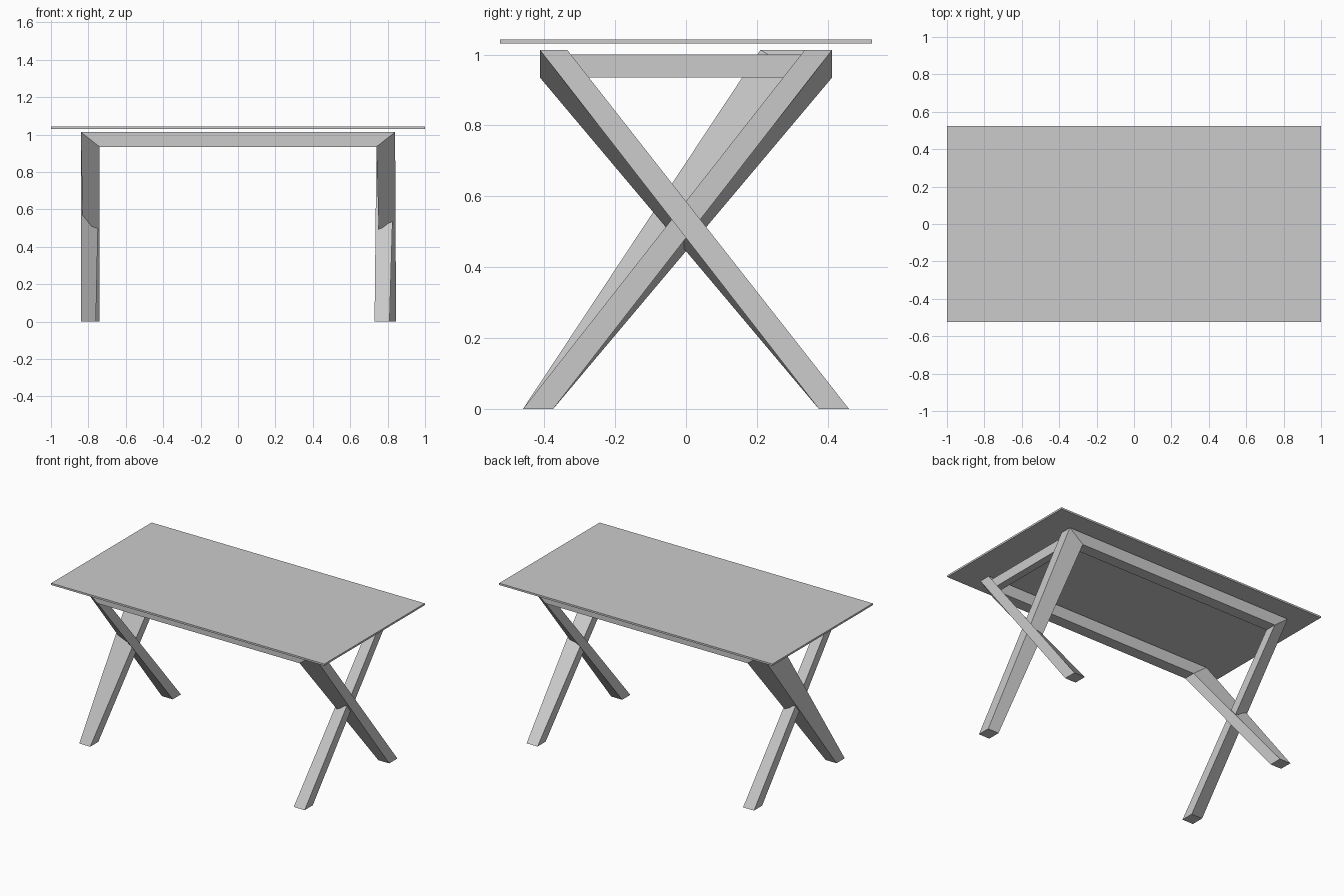
import bpy, bmesh

if "Cube" in bpy.data.objects:
    bpy.data.objects.remove(bpy.data.objects["Cube"])

Z_TOP, Z_LOW = 1.013, 0.935      # height of the frame rails
X_OUT, X_IN = 0.84, 0.74         # outer and inner side of the leg frames
Y_OUT, Y_IN = 0.412, 0.335       # outer and inner side of the long rails


def prism(name, start, end):
    """Four-sided bar joining two quads given in matching order."""
    bm = bmesh.new()
    a = [bm.verts.new(p) for p in start]
    b = [bm.verts.new(p) for p in end]
    bm.faces.new(a)
    bm.faces.new(b[::-1])
    for i in range(4):
        j = (i + 1) % 4
        bm.faces.new((a[j], a[i], b[i], b[j]))
    bmesh.ops.recalc_face_normals(bm, faces=bm.faces)
    mesh = bpy.data.meshes.new(name)
    bm.to_mesh(mesh)
    bm.free()
    ob = bpy.data.objects.new(name, mesh)
    bpy.context.collection.objects.link(ob)
    return ob


def box(name, x, y, z):
    def quad(h):
        return [(x[0], y[0], h), (x[1], y[0], h), (x[1], y[1], h), (x[0], y[1], h)]
    return prism(name, quad(z[0]), quad(z[1]))


# table top, floating slightly above the frame
box("table_top", (-1, 1), (-0.525, 0.525), (1.031, 1.043))

# long rails with mitred ends
for label, s in (("front", -1), ("back", 1)):
    def rail_end(d):
        return [(d * X_OUT, s * Y_OUT, Z_TOP), (d * X_IN, s * Y_OUT, Z_LOW),
                (d * X_IN, s * Y_IN, Z_LOW), (d * X_OUT, s * Y_IN, Z_TOP)]
    prism(label + "_rail", rail_end(-1), rail_end(1))

# cross rail between the legs on the right end
box("end_rail", (0.765, 0.815), (-0.34, 0.34), (Z_LOW, 1.0))

# outer and inner x of each foot, keyed by side and by foot position
FEET = {("right", "front"): (0.81, 0.73), ("right", "back"): (0.845, 0.765),
        ("left", "front"): (0.84, 0.76), ("left", "back"): (0.82, 0.74)}

# crossing legs: each runs from a foot to the mitred rail end on the other side
for side, d in (("right", 1), ("left", -1)):
    for label, s in (("front", 1), ("back", -1)):
        x_out, x_in = FEET[side, label]
        foot = [(d * x_out, -s * 0.375, 0), (d * x_in, -s * 0.375, 0),
                (d * x_in, -s * 0.46, 0), (d * x_out, -s * 0.46, 0)]
        # one leg widens towards its top on the outside
        y_wide = 0.21 if (d, s) == (-1, 1) else Y_IN
        head = [(d * X_OUT, s * Y_OUT, Z_TOP), (d * X_IN, s * Y_OUT, Z_LOW),
                (d * X_IN, s * Y_IN, Z_LOW), (d * X_OUT, s * y_wide, Z_TOP)]
        prism(f"{side}_leg_{label}_foot", foot, head)
